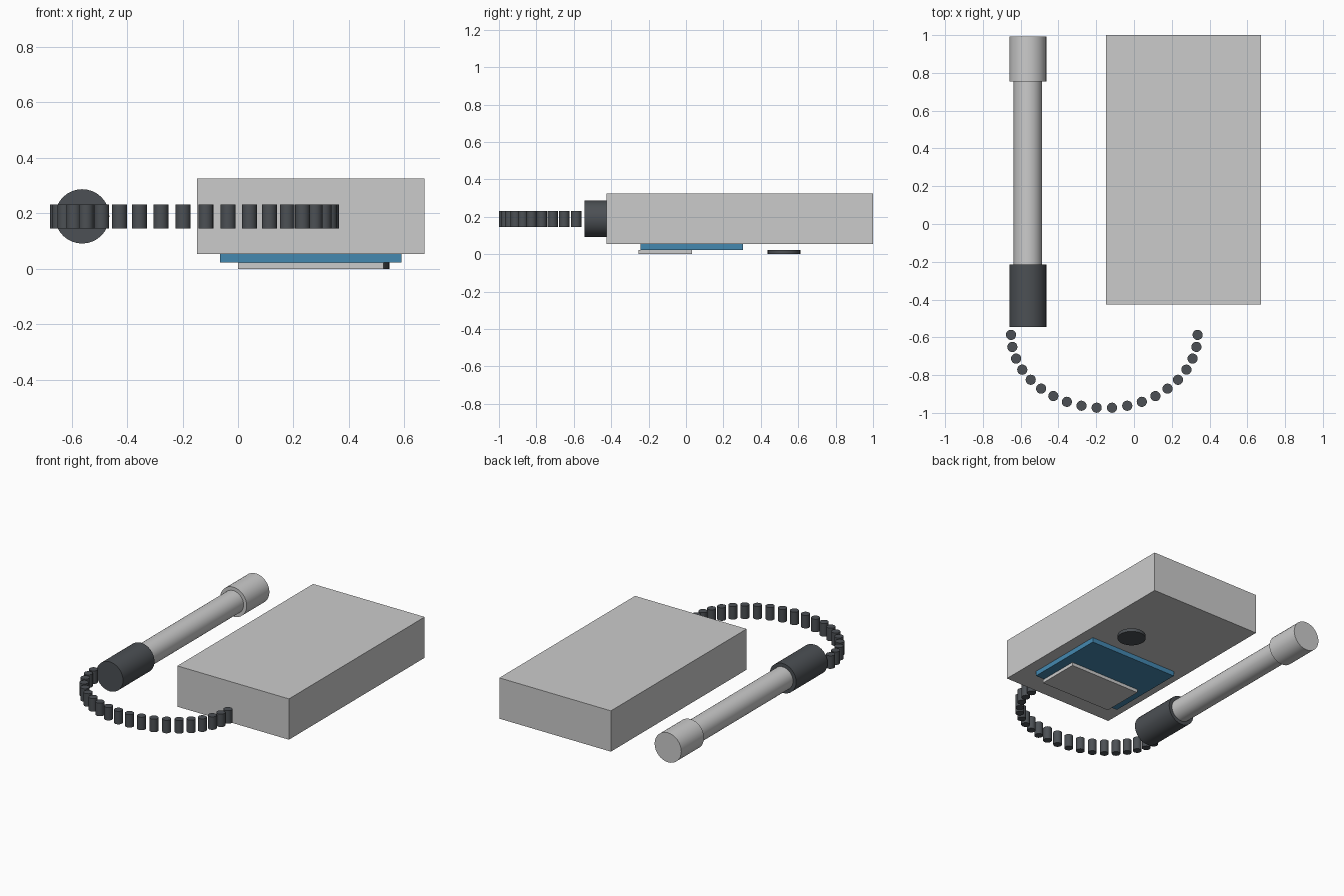
import bpy
import math

cube = bpy.data.objects.get("Cube")
if cube:
    bpy.data.objects.remove(cube, do_unlink=True)


def material(name, rgb):
    mat = bpy.data.materials.new(name)
    mat.use_nodes = True
    colour = (*rgb, 1)
    mat.diffuse_color = colour
    mat.node_tree.nodes["Principled BSDF"].inputs["Base Color"].default_value = colour
    return mat


light_grey = material("light grey", (0.6, 0.6, 0.6))
charcoal = material("charcoal", (0.072, 0.08, 0.089))
blue = material("blue", (0.058, 0.246, 0.434))


def box(name, low, high, mat):
    centre = [(a + b) / 2 for a, b in zip(low, high)]
    bpy.ops.mesh.primitive_cube_add(size=1, location=centre)
    ob = bpy.context.object
    ob.name = name
    ob.scale = [b - a for a, b in zip(low, high)]
    bpy.ops.object.transform_apply(location=False, rotation=False, scale=True)
    ob.data.materials.append(mat)
    return ob


def cylinder(name, centre, radius, depth, mat, sides=32, along_y=False):
    tilt = (math.pi / 2, 0, 0) if along_y else (0, 0, 0)
    bpy.ops.mesh.primitive_cylinder_add(vertices=sides, radius=radius, depth=depth,
                                        location=centre, rotation=tilt)
    ob = bpy.context.object
    ob.name = name
    bpy.ops.object.shade_smooth_by_angle()
    ob.data.materials.append(mat)
    return ob


# Main housing with the panel, plate and button on its underside
box("housing", (-0.148, -0.425, 0.054), (0.672, 1.0, 0.325), light_grey)
box("blue_panel", (-0.065, -0.242, 0.022), (0.59, 0.306, 0.054), blue)
box("lower_plate", (0.0, -0.253, 0.0), (0.525, 0.032, 0.022), light_grey)
cylinder("round_button", (0.459, 0.524, 0.011), 0.087, 0.022, charcoal)

# Wand: grip, tube and end cap lying along y
WAND_X, WAND_Z = -0.562, 0.189
for name, start, end, radius, mat in (
        ("wand_grip", -0.544, -0.214, 0.098, charcoal),
        ("wand_tube", -0.214, 0.754, 0.075, light_grey),
        ("wand_cap", 0.754, 0.992, 0.098, light_grey)):
    cylinder(name, (WAND_X, (start + end) / 2, WAND_Z), radius, end - start, mat,
             along_y=True)

# Cord: upright segments spaced around half an ellipse
SEGMENTS = 20
for i in range(SEGMENTS):
    angle = math.pi * i / (SEGMENTS - 1)
    x = -0.157 - 0.494 * math.cos(angle)
    y = -0.587 - 0.387 * math.sin(angle)
    cylinder(f"cord_segment_{i + 1}", (x, y, 0.188), 0.027, 0.086, charcoal, sides=20)
